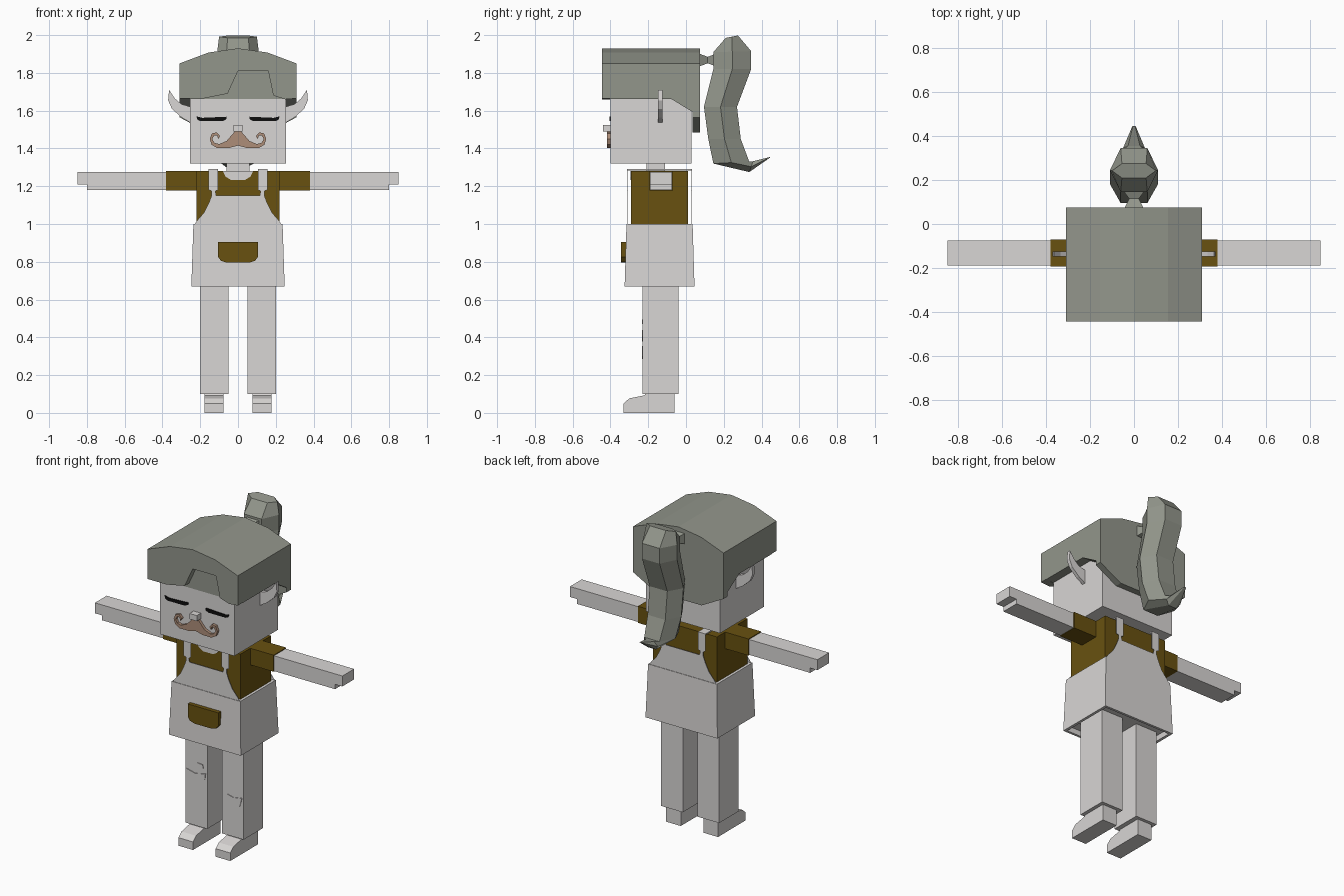
import bpy
import bmesh

old_cube = bpy.data.objects.get("Cube")
if old_cube:
    bpy.data.objects.remove(old_cube, do_unlink=True)


def make_material(name, red, green, blue):
    material = bpy.data.materials.new(name)
    material.use_nodes = True
    colour = (red, green, blue, 1)
    material.diffuse_color = colour
    material.node_tree.nodes["Principled BSDF"].inputs["Base Color"].default_value = colour
    return material


OFF_WHITE = make_material("off_white", .69, .67, .66)
BROWN = make_material("ochre_brown", .14, .083, .005)
HAIR = make_material("grey_green_hair", .29, .305, .26)
TAN = make_material("tan_moustache", .42, .27, .19)
BLACK = make_material("black_lashes", .004, .004, .004)


def loft(name, rings, material):
    """Join equal-sized rings of points into a closed solid."""
    bm = bmesh.new()
    loops = [[bm.verts.new(point) for point in ring] for ring in rings]
    count = len(loops[0])
    for low, high in zip(loops, loops[1:]):
        for i in range(count):
            j = (i + 1) % count
            bm.faces.new((low[i], low[j], high[j], high[i]))
    bm.faces.new(loops[0])
    bm.faces.new(loops[-1])
    bmesh.ops.recalc_face_normals(bm, faces=bm.faces)
    mesh = bpy.data.meshes.new(name)
    bm.to_mesh(mesh)
    bm.free()
    mesh.materials.append(material)
    obj = bpy.data.objects.new(name, mesh)
    bpy.context.collection.objects.link(obj)
    return obj


def rectangle(xs, ys, z):
    return [(xs[0], ys[0], z), (xs[1], ys[0], z), (xs[1], ys[1], z), (xs[0], ys[1], z)]


def box(name, xs, ys, zs, material):
    return loft(name, [rectangle(xs, ys, z) for z in zs], material)


def front_prism(name, outline, ys, material, side=1):
    """Extrude an outline of (x, z) points along y."""
    return loft(name, [[(side * x, y, z) for x, z in outline] for y in ys], material)


def side_prism(name, outline, xs, material, side=1):
    """Extrude an outline of (y, z) points along x."""
    return loft(name, [[(side * x, y, z) for y, z in outline] for x in xs], material)


def symmetric(half):
    """Complete a half outline whose ends lie on or beside the centre line."""
    return half + [(-x, z) for x, z in reversed(half) if x > 0]


# Torso, neck and neckline
box("torso", (-.22, .22), (-.29, .01), (.72, 1.28), BROWN)
box("neck", (-.06, .06), (-.21, -.11), (1.24, 1.34), OFF_WHITE)
neckline = symmetric([(.08, 1.28), (.065, 1.25), (.035, 1.232)])
front_prism("neckline_skin", neckline, (-.294, -.28), OFF_WHITE)

# Hollow skirt of the apron
skirt = loft("apron_skirt", [
    rectangle((-.225, .225), (-.305, .025), .7),
    rectangle((-.23, .23), (-.31, .03), .67),
    rectangle((-.247, .247), (-.325, .045), .67),
    rectangle((-.236, .236), (-.315, .035), 1),
], OFF_WHITE)

# Bib with straps, on the front and the back
bib = symmetric([
    (.236, .99), (.215, 1.02), (.18, 1.06), (.155, 1.11), (.14, 1.15),
    (.14, 1.175), (.155, 1.18), (.155, 1.29), (.105, 1.29),
    (.105, 1.18), (.12, 1.175), (.115, 1.15),
])
front_prism("front_bib", bib, (-.312, -.309), OFF_WHITE)
front_prism("back_bib", bib, (.029, .032), OFF_WHITE)

# Pocket
pocket = symmetric([(.105, .905), (.105, .825), (.09, .805), (.06, .795)])
front_prism("apron_pocket", pocket, (-.343, -.31), BROWN)

# Limbs, straps, ears and lashes, repeated on both sides
hand_outline = [(.37, 1.18), (.8, 1.18), (.8, 1.21), (.85, 1.21), (.85, 1.275), (.37, 1.275)]
shoe_outline = [(-.06, 0), (-.06, .11), (-.21, .11), (-.22, .093),
                (-.3, .077), (-.33, .05), (-.33, 0)]
ear_outline = [(.25, 1.535), (.3, 1.565), (.35, 1.61), (.37, 1.655),
               (.365, 1.71), (.335, 1.665), (.3, 1.635), (.25, 1.62)]
lash_outline = [(.06, 1.556), (.08, 1.545), (.2, 1.545), (.215, 1.552),
                (.22, 1.57), (.19, 1.562), (.06, 1.568)]
for prefix, side in (("left", 1), ("right", -1)):
    def span(near, far):
        return sorted((side * near, side * far))

    box(prefix + "_strap_top", span(.105, .155), (-.312, .032), (1.283, 1.29), OFF_WHITE)
    box(prefix + "_sleeve", span(.2, .38), (-.193, -.07), (1.177, 1.28), BROWN)
    front_prism(prefix + "_arm", hand_outline, (-.19, -.075), OFF_WHITE, side)
    box(prefix + "_leg", span(.05, .2), (-.23, -.04), (.1, .76), OFF_WHITE)
    side_prism(prefix + "_shoe", shoe_outline, (.078, .178), OFF_WHITE, side)
    front_prism(prefix + "_ear", ear_outline, (-.147, -.125), OFF_WHITE, side)
    front_prism(prefix + "_eyelash", lash_outline, (-.406, -.398), BLACK, side)

# Knee patches
patches = {
    "right_knee_patch": [(-.19, .44), (-.13, .425), (-.06, .44), (-.065, .405),
                         (-.1, .4), (-.145, .377), (-.18, .4)],
    "right_small_patch": [(-.14, .47), (-.1, .475), (-.075, .47), (-.08, .492), (-.115, .494)],
    "left_knee_patch": [(.055, .345), (.09, .355), (.13, .345), (.19, .355),
                        (.175, .3), (.13, .285), (.08, .305)],
}
for name, outline in patches.items():
    front_prism(name, outline, (-.234, -.225), OFF_WHITE)

# Head, nose and curled moustache
box("head", (-.255, .255), (-.4, .03), (1.32, 1.83), OFF_WHITE)
box("nose", (-.025, .025), (-.44, -.39), (1.49, 1.525), OFF_WHITE)
moustache = symmetric([
    (.015, 1.492), (.06, 1.44), (.1, 1.423), (.125, 1.43), (.137, 1.45),
    (.125, 1.47), (.11, 1.468), (.105, 1.45), (.095, 1.465), (.112, 1.485),
    (.138, 1.48), (.15, 1.45), (.14, 1.42), (.11, 1.402), (.05, 1.402), (0, 1.415),
])
front_prism("moustache", moustache, (-.417, -.395), TAN)

# Hair: arched cap, notched fringe, back panel and side locks
arch = [(.31, 1.85), (.155, 1.908), (0, 1.93), (-.155, 1.908), (-.31, 1.85)]
fringe = arch + [(-.31, 1.665), (-.18, 1.665), (-.055, 1.69), (0, 1.81),
                 (.16, 1.81), (.187, 1.68), (.25, 1.66), (.31, 1.665)]
cap = arch + [(-.31, 1.663), (.31, 1.663)]
nape = arch + [(-.31, 1.565), (-.16, 1.485), (.16, 1.485), (.31, 1.565)]
front_prism("hair_fringe", fringe, (-.445, -.402), HAIR)
front_prism("hair_cap", cap, (-.402, .035), HAIR)
front_prism("hair_back", nape, (.035, .075), HAIR)
lock = [(-.08, 1.67), (-.08, 1.663), (.04, 1.59), (.04, 1.67)]
for prefix, side in (("left", 1), ("right", -1)):
    side_prism(prefix + "_hair_lock", lock, (.25, .31), HAIR, side)


# Hair tie, pinched in the middle
def tie_ring(y, half_width, half_height):
    return [(sx * half_width, y, 1.868 + sz * half_height)
            for sx, sz in ((-1, -1), (1, -1), (1, 1), (-1, 1))]


loft("hair_tie", [tie_ring(.07, .045, .034), tie_ring(.115, .022, .017),
                  tie_ring(.16, .055, .034)], HAIR)


# Ponytail with a six-sided section, ending in an upturned tip
def tail_ring(front, back, width):
    """Hexagon between a front and a back (y, z) point."""
    middle = ((front[0] + back[0]) / 2, (front[1] + back[1]) / 2)
    narrow = width * .55
    row = [(narrow, front), (width, middle), (narrow, back),
           (-narrow, back), (-width, middle), (-narrow, front)]
    return [(x, y, z) for x, (y, z) in row]


loft("ponytail", [
    tail_ring((.21, 1.985), (.275, 1.998), .1),
    tail_ring((.145, 1.91), (.345, 1.915), .11),
    tail_ring((.145, 1.82), (.345, 1.82), .11),
    tail_ring((.095, 1.62), (.27, 1.62), .11),
    tail_ring((.118, 1.45), (.29, 1.45), .11),
    tail_ring((.145, 1.32), (.335, 1.33), .095),
    tail_ring((.335, 1.275), (.355, 1.332), .05),
    tail_ring((.443, 1.35), (.446, 1.355), .008),
], HAIR)
